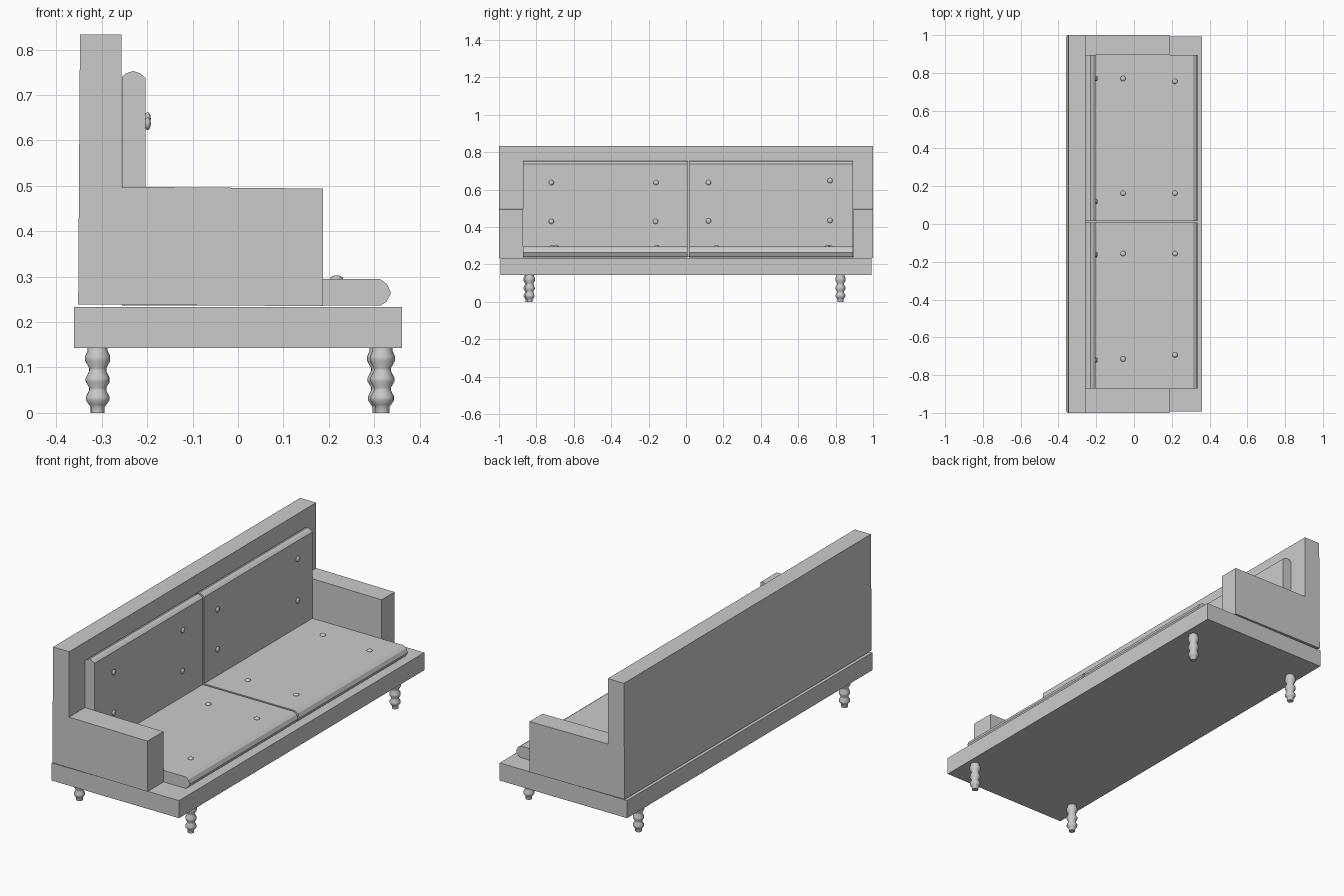
import bpy, bmesh, math
from mathutils import Matrix

if "Cube" in bpy.data.objects:
    bpy.data.objects.remove(bpy.data.objects["Cube"])


def make_object(name, bm, smooth=False):
    bmesh.ops.recalc_face_normals(bm, faces=bm.faces)
    mesh = bpy.data.meshes.new(name)
    bm.to_mesh(mesh)
    bm.free()
    for p in mesh.polygons:
        p.use_smooth = smooth
    obj = bpy.data.objects.new(name, mesh)
    bpy.context.collection.objects.link(obj)
    return obj


def extrude_profile(name, profile, y0, y1):
    """Extrude an (x, z) outline along y."""
    bm = bmesh.new()
    face = bm.faces.new([bm.verts.new((x, y0, z)) for x, z in profile])
    ext = bmesh.ops.extrude_face_region(bm, geom=[face])
    verts = [v for v in ext["geom"] if isinstance(v, bmesh.types.BMVert)]
    bmesh.ops.translate(bm, verts=verts, vec=(0, y1 - y0, 0))
    return make_object(name, bm)


def rect(x0, x1, z0, z1):
    return [(x0, z0), (x1, z0), (x1, z1), (x0, z1)]


def lathe(name, profile, x, y, sides=16):
    """Closed turned shape from (radius, z) points."""
    bm = bmesh.new()
    rings = [[bm.verts.new((x + r * math.cos(2 * math.pi * i / sides),
                            y + r * math.sin(2 * math.pi * i / sides), z))
              for i in range(sides)] for r, z in profile]
    for a, b in zip(rings, rings[1:]):
        for i in range(sides):
            j = (i + 1) % sides
            bm.faces.new((a[i], a[j], b[j], b[i]))
    bm.faces.new(rings[0])
    bm.faces.new(rings[-1])
    obj = make_object(name, bm)
    for o in bpy.context.selected_objects:
        o.select_set(False)
    obj.select_set(True)
    bpy.context.view_layer.objects.active = obj
    bpy.ops.object.shade_smooth_by_angle(angle=math.radians(50))
    return obj


def button(name, loc, scale):
    bm = bmesh.new()
    bmesh.ops.create_uvsphere(
        bm, u_segments=12, v_segments=8, radius=1,
        matrix=Matrix.Translation(loc) @ Matrix.Diagonal((*scale, 1)))
    make_object(name, bm, smooth=True)


# Base plinth
extrude_profile("base", rect(-0.361, 0.361, 0.143, 0.233), -0.993, 0.993)

# Backrest and arms: L outline with the seat space cut out
ARM_L, ARM_R = -0.872, 0.895
frame = extrude_profile("back_and_arms", [
    (-0.352, 0.239), (0.187, 0.235), (0.187, 0.494), (-0.257, 0.498),
    (-0.257, 0.833), (-0.348, 0.833)], -1, 1)
cutter = extrude_profile("seat_cutter", rect(-0.257, 0.5, 0.1, 1.0), ARM_L, ARM_R)
cutter.hide_render = True
mod = frame.modifiers.new("seat_space", "BOOLEAN")
mod.operation, mod.solver, mod.object = "DIFFERENCE", "EXACT", cutter
bpy.context.view_layer.objects.active = frame
bpy.ops.object.modifier_apply(modifier=mod.name)
bpy.data.objects.remove(cutter)

# Seat and back cushions with rounded ends
seat_outline = [(-0.256, 0.236), (0.314, 0.236), (0.327, 0.245), (0.337, 0.264),
                (0.328, 0.284), (0.312, 0.295), (-0.256, 0.295)]
back_outline = [(-0.256, 0.295), (-0.204, 0.295), (-0.204, 0.738), (-0.216, 0.748),
                (-0.231, 0.753), (-0.246, 0.748), (-0.256, 0.740)]
for side, y0, y1 in (("left", ARM_L, 0.008), ("right", 0.016, ARM_R)):
    extrude_profile("seat_cushion_" + side, seat_outline, y0 + 0.001, y1 - 0.001)
    extrude_profile("back_cushion_" + side, back_outline, y0 + 0.001, y1 - 0.001)

# Tufting buttons
for y, z in ((-0.72, 0.637), (-0.16, 0.637), (0.12, 0.637), (0.77, 0.648),
             (-0.72, 0.43), (-0.163, 0.43), (0.12, 0.433), (0.77, 0.435)):
    button("back_button", (-0.199, y, z), (0.007, 0.014, 0.014))
for x, y in ((-0.058, -0.715), (-0.058, -0.157), (-0.058, 0.163), (-0.058, 0.77),
             (0.217, -0.693), (0.217, -0.157), (0.217, 0.163), (0.217, 0.755)):
    button("seat_button", (x, y, 0.296), (0.014, 0.014, 0.007))

# Turned legs
leg_outline = [(0.0155, 0), (0.0155, 0.013), (0.019, 0.018), (0.026, 0.028), (0.026, 0.036),
               (0.019, 0.049), (0.019, 0.056), (0.0265, 0.069), (0.0265, 0.077),
               (0.019, 0.092), (0.019, 0.099), (0.0275, 0.114), (0.0275, 0.125),
               (0.022, 0.137), (0.022, 0.144)]
for name, x, y in (("front_leg_left", 0.318, -0.835), ("front_leg_right", 0.312, 0.826),
                   ("back_leg_left", -0.309, -0.842), ("back_leg_right", -0.309, 0.826)):
    lathe(name, leg_outline, x, y)
